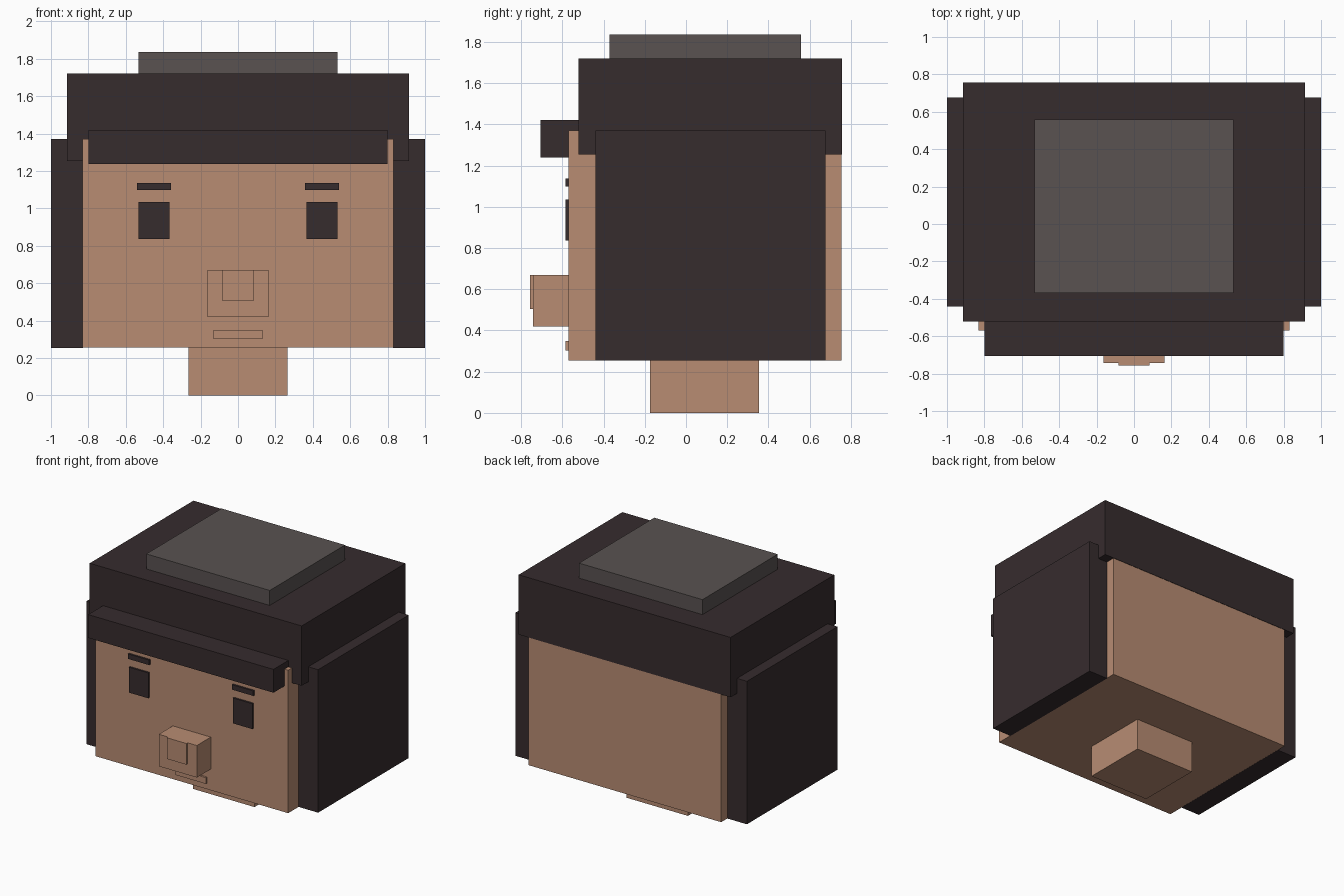
import bpy
from mathutils import Vector

cube = bpy.data.objects.get("Cube")
if cube:
    bpy.data.objects.remove(cube, do_unlink=True)


def material(name, rgb):
    mat = bpy.data.materials.new(name)
    mat.use_nodes = True
    color = (*rgb, 1.0)
    mat.diffuse_color = color
    bsdf = next(n for n in mat.node_tree.nodes if n.type == "BSDF_PRINCIPLED")
    bsdf.inputs["Base Color"].default_value = color
    bsdf.inputs["Roughness"].default_value = 0.9
    return mat


skin = material("warm skin", (0.48, 0.262, 0.171))
dark = material("dark brown hair", (0.037, 0.025, 0.027))
grey = material("warm grey", (0.1, 0.085, 0.083))


def box(name, mat, xs, ys, zs):
    """Flat-sided block spanning the given x, y and z ranges."""
    low, high = (Vector(c) for c in zip(xs, ys, zs))
    bpy.ops.mesh.primitive_cube_add(size=1, location=(low + high) / 2)
    obj = bpy.context.object
    obj.name = obj.data.name = name
    for v in obj.data.vertices:
        v.co *= high - low
    obj.data.materials.append(mat)
    return obj


def centred(name, mat, half_width, ys, zs):
    return box(name, mat, (-half_width, half_width), ys, zs)


def pair(name, mat, xs, ys, zs):
    box("left_" + name, mat, xs, ys, zs)
    box("right_" + name, mat, (-xs[1], -xs[0]), ys, zs)


FACE = -0.57           # front plane of the face
RAISED = (-0.585, FACE)  # thin features standing on the face

# Head and neck
centred("neck", skin, 0.265, (-0.175, 0.355), (0, 0.26))
centred("head", skin, 0.832, (FACE, 0.754), (0.255, 1.37))

# Hair and headwear
pair("side_hair", dark, (0.83, 1.0), (-0.44, 0.677), (0.254, 1.37))
centred("crown", dark, 0.915, (-0.522, 0.757), (1.253, 1.72))
centred("brim", dark, 0.8, (-0.705, -0.5), (1.238, 1.42))
centred("top_panel", grey, 0.533, (-0.37, 0.558), (1.71, 1.837))

# Face features
pair("eye", dark, (0.365, 0.533), RAISED, (0.837, 1.035))
pair("eyebrow", dark, (0.358, 0.541), RAISED, (1.098, 1.137))
centred("nose", skin, 0.164, (-0.742, FACE), (0.42, 0.67))
centred("nose_tip", skin, 0.084, (-0.757, -0.74), (0.505, 0.67))
centred("mouth", skin, 0.132, RAISED, (0.302, 0.35))
